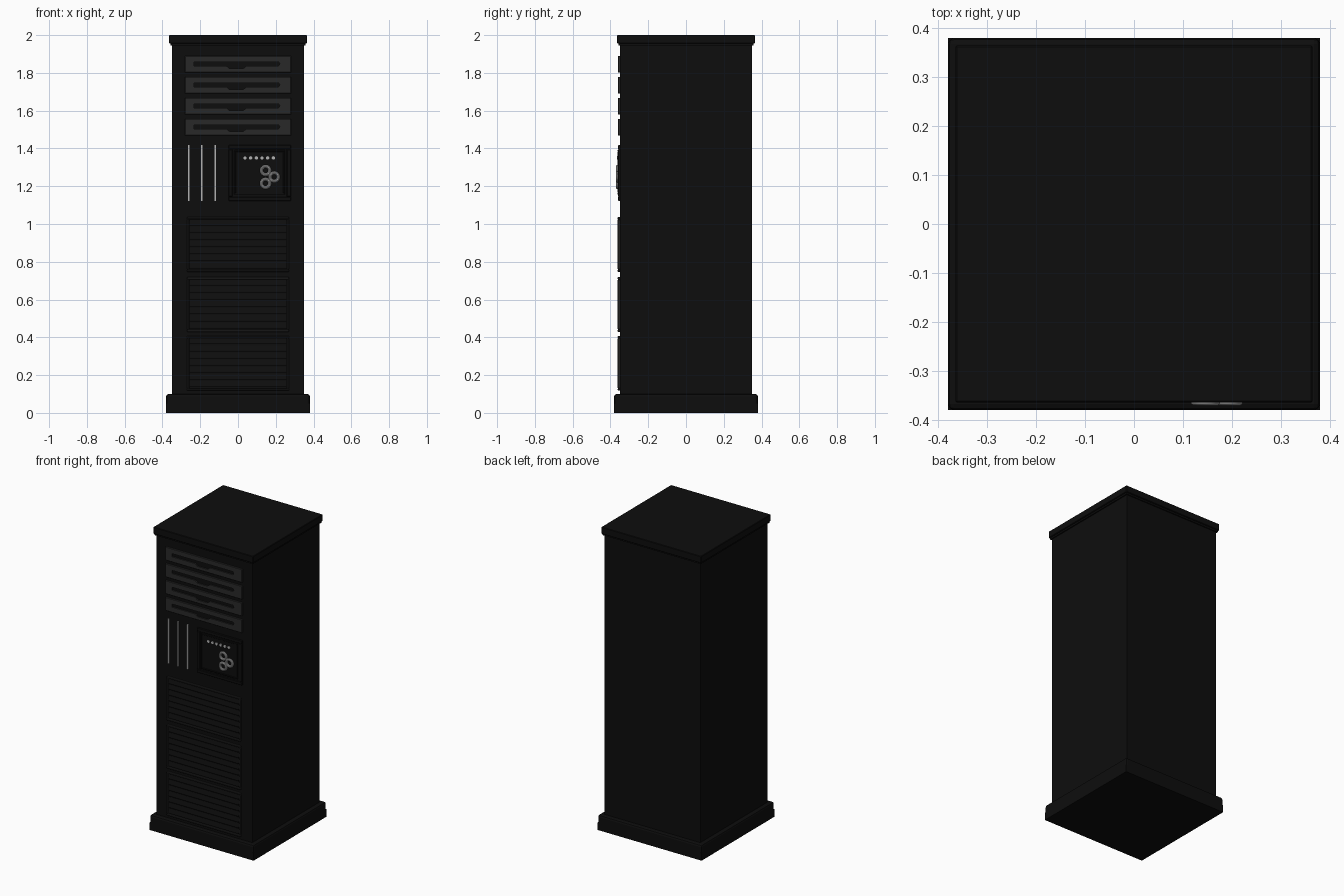
import bpy, math

if "Cube" in bpy.data.objects:
    bpy.data.objects.remove(bpy.data.objects["Cube"])


def material(name, v):
    m = bpy.data.materials.new(name)
    m.diffuse_color = (v, v, v, 1)
    m.use_nodes = True
    m.node_tree.nodes["Principled BSDF"].inputs["Base Color"].default_value = m.diffuse_color
    return m


BLACK = material("black_shell", 0.004)
DARK = material("dark_plastic", 0.022)
TRIM = material("trim_grey", 0.014)
LIGHT = material("light_metal", 0.45)


def box(name, x0, x1, y0, y1, z0, z1, mat, bevel=0.0, segs=1):
    bpy.ops.mesh.primitive_cube_add(size=1, location=((x0 + x1) / 2, (y0 + y1) / 2, (z0 + z1) / 2))
    o = bpy.context.object
    o.name = name
    o.scale = (x1 - x0, y1 - y0, z1 - z0)
    bpy.ops.object.transform_apply(location=False, rotation=False, scale=True)
    o.data.materials.append(mat)
    if bevel:
        b = o.modifiers.new("bevel", 'BEVEL')
        b.width, b.segments = bevel, segs
    return o


def prism(name, pts, y0, y1, mat):
    """Outline in x/z, extruded from y0 to y1."""
    n = len(pts)
    verts = [(x, y, z) for y in (y0, y1) for x, z in pts]
    faces = [tuple(range(n)), tuple(reversed(range(n, 2 * n)))]
    faces += [(i, i + n, (i + 1) % n + n, (i + 1) % n) for i in range(n)]
    me = bpy.data.meshes.new(name)
    me.from_pydata(verts, [], faces)
    me.materials.append(mat)
    o = bpy.data.objects.new(name, me)
    bpy.context.collection.objects.link(o)
    # consistent outward normals
    bpy.context.view_layer.objects.active = o
    bpy.ops.object.select_all(action='DESELECT')
    o.select_set(True)
    bpy.ops.object.mode_set(mode='EDIT')
    bpy.ops.mesh.select_all(action='SELECT')
    bpy.ops.mesh.normals_make_consistent(inside=False)
    bpy.ops.object.mode_set(mode='OBJECT')
    return o


def frame(name, x0, x1, z0, z1, t, y0, y1, mat, bevel=0.003):
    """Rectangular border of four bars."""
    box(name + "_top", x0, x1, y0, y1, z1 - t, z1, mat, bevel)
    box(name + "_bottom", x0, x1, y0, y1, z0, z0 + t, mat, bevel)
    box(name + "_left", x0, x0 + t, y0, y1, z0 + t, z1 - t, mat, bevel)
    box(name + "_right", x1 - t, x1, y0, y1, z0 + t, z1 - t, mat, bevel)


# Cabinet shell
F = -0.35
box("cabinet_body", -0.35, 0.35, F, 0.35, 0.05, 1.97, BLACK)
box("base_plinth", -0.38, 0.38, -0.38, 0.38, 0, 0.1, BLACK, 0.012, 2)
# keep the plinth's foot square
box("base_foot", -0.38, 0.38, -0.38, 0.38, 0, 0.05, BLACK)
box("top_cap", -0.365, 0.365, -0.365, 0.365, 1.955, 2.0, BLACK, 0.003)
box("cap_underside_lip", -0.358, 0.358, -0.358, 0.358, 1.945, 1.957, BLACK)

# Drive drawers, each with a recessed slot and a finger notch below it
for i in range(4):
    zt = 1.89 - i * 0.111
    d = box(f"drive_drawer_{i + 1}", -0.281, 0.281, -0.36, F + 0.005, zt - 0.088, zt, DARK, 0.002)
    s0, s1 = zt - 0.053, zt - 0.032
    slot = [(-0.232, s0), (-0.062, s0), (-0.045, s0 - 0.014), (0.028, s0 - 0.014),
            (0.045, s0), (0.215, s0), (0.222, (s0 + s1) / 2), (0.215, s1), (-0.232, s1)]
    c = prism(f"slot_cutter_{i + 1}", slot, -0.39, -0.30, BLACK)
    c.hide_render = True
    c.hide_viewport = True
    b = d.modifiers.new("slot", 'BOOLEAN')
    b.operation, b.object, b.solver = 'DIFFERENCE', c, 'EXACT'
    box(f"slot_back_{i + 1}", -0.24, 0.23, -0.352, F + 0.004, zt - 0.07, zt - 0.025, BLACK)

# Three upright light strips
for i, x in enumerate((-0.26, -0.191, -0.121)):
    box(f"light_strip_{i + 1}", x - 0.004, x + 0.004, -0.357, F + 0.005, 1.122, 1.418, LIGHT)

# Control panel: plate, raised border, screen
box("control_plate", -0.05, 0.28, -0.354, F + 0.005, 1.122, 1.418, BLACK)
frame("control_border", -0.05, 0.28, 1.122, 1.418, 0.022, -0.36, F, BLACK)
box("control_screen", -0.02, 0.248, -0.359, F, 1.155, 1.392, BLACK, 0.003)
frame("screen_border", -0.02, 0.248, 1.155, 1.392, 0.01, -0.362, F, BLACK, 0.002)

# Row of small round indicators
for i in range(6):
    bpy.ops.mesh.primitive_cylinder_add(vertices=12, radius=0.009, depth=0.006,
                                        location=(0.037 + i * 0.030, -0.361, 1.35),
                                        rotation=(math.pi / 2, 0, 0))
    o = bpy.context.object
    o.name = f"indicator_{i + 1}"
    o.data.materials.append(LIGHT)

# Three ring dials
for i, (x, z) in enumerate(((0.146, 1.283), (0.192, 1.249), (0.146, 1.215))):
    bpy.ops.mesh.primitive_torus_add(major_segments=32, minor_segments=10, major_radius=0.022,
                                     minor_radius=0.0085, location=(x, -0.363, z),
                                     rotation=(math.pi / 2, 0, 0))
    o = bpy.context.object
    o.name = f"ring_dial_{i + 1}"
    o.data.materials.append(LIGHT)
    bpy.ops.object.shade_smooth_by_angle()

# Louvred vents
for i, z0 in enumerate((0.118, 0.429, 0.747)):
    z1 = z0 + 0.29
    frame(f"vent_{i + 1}_frame", -0.27, 0.27, z0, z1, 0.012, -0.362, F + 0.005, TRIM)
    n = 7
    step = (z1 - z0 - 0.024) / n
    for k in range(n):
        a = z0 + 0.012 + k * step
        # slat section in y/z: slopes outward towards its lower edge
        sec = [(F + 0.003, a + 0.006), (-0.361, a + 0.006), (-0.361, a + 0.012),
               (-0.353, a + step), (F + 0.003, a + step)]
        m = len(sec)
        me = bpy.data.meshes.new(f"vent_{i + 1}_slat_{k + 1}")
        me.from_pydata([(x, y, z) for x in (-0.258, 0.258) for y, z in sec], [],
                       [tuple(range(m)), tuple(reversed(range(m, 2 * m)))] +
                       [(j, j + m, (j + 1) % m + m, (j + 1) % m) for j in range(m)])
        me.flip_normals()
        me.materials.append(BLACK)
        bpy.context.collection.objects.link(bpy.data.objects.new(me.name, me))
